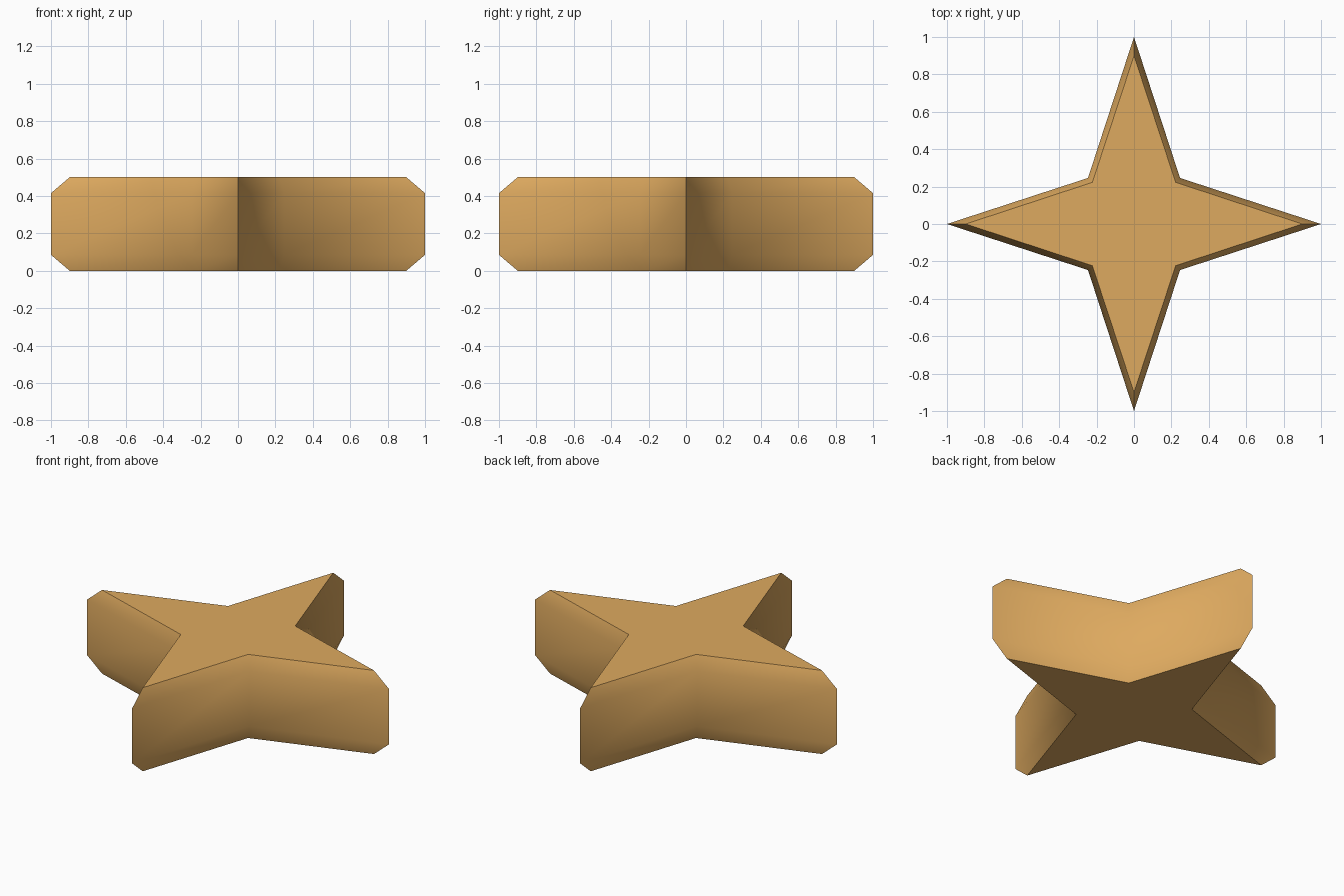
import bpy, bmesh
from math import cos, sin, pi, radians

cube = bpy.data.objects.get("Cube")
if cube:
    bpy.data.objects.remove(cube, do_unlink=True)

# Warm golden tan for the whole body
tan = bpy.data.materials.new("golden_tan")
tan.use_nodes = True
colour = (0.73, 0.40, 0.115, 1)
tan.diffuse_color = colour
tan.node_tree.nodes["Principled BSDF"].inputs["Base Color"].default_value = colour


def star_ring(bm, tip, valley, z):
    """Four-pointed outline: tips on the axes, valleys on the diagonals."""
    ring = []
    for i in range(8):
        r = valley if i % 2 else tip
        a = i * pi / 4
        ring.append(bm.verts.new((r * cos(a), r * sin(a), z)))
    return ring


# Thick star with chamfered top and bottom rims
bm = bmesh.new()
profile = [(0.90, 0.315, 0), (1, 0.348, 0.085), (1, 0.348, 0.415), (0.90, 0.315, 0.5)]
rings = [star_ring(bm, *p) for p in profile]
for low, high in zip(rings, rings[1:]):
    for i in range(8):
        j = (i + 1) % 8
        bm.faces.new((low[i], low[j], high[j], high[i]))
bm.faces.new(rings[0][::-1])
bm.faces.new(rings[-1])
bmesh.ops.recalc_face_normals(bm, faces=bm.faces)

mesh = bpy.data.meshes.new("star_body")
bm.to_mesh(mesh)
bm.free()
mesh.materials.append(tan)
star = bpy.data.objects.new("star_body", mesh)
bpy.context.collection.objects.link(star)

# Sharp tips and rims, smooth valleys and chamfers
bpy.ops.object.select_all(action="DESELECT")
star.select_set(True)
bpy.context.view_layer.objects.active = star
bpy.ops.object.shade_smooth_by_angle(angle=radians(60))
